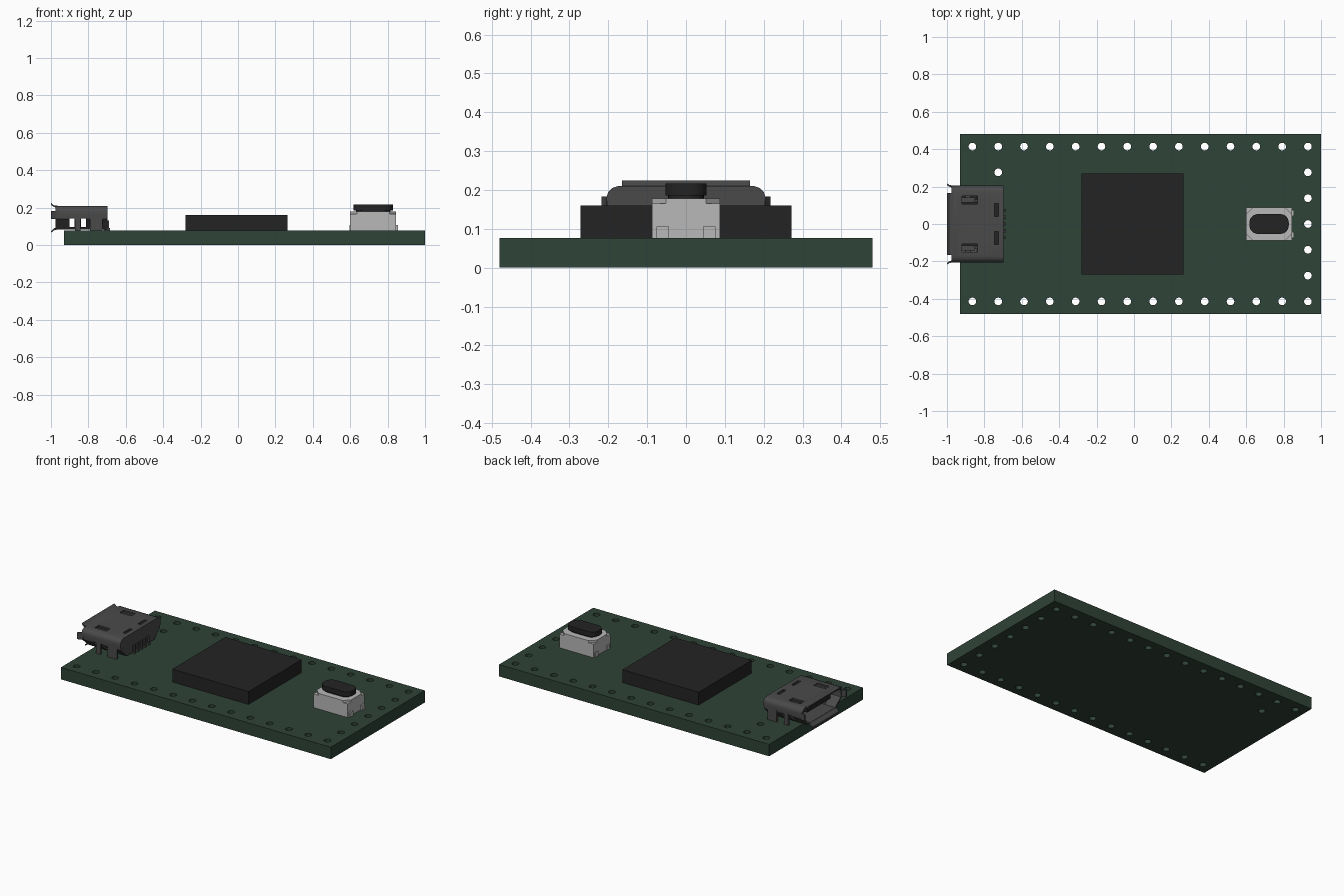
import bpy, bmesh, math
from mathutils import Vector

if "Cube" in bpy.data.objects:
    bpy.data.objects.remove(bpy.data.objects["Cube"], do_unlink=True)


def material(name, rgb):
    m = bpy.data.materials.new(name)
    m.use_nodes = True
    m.diffuse_color = (*rgb, 1)
    b = m.node_tree.nodes["Principled BSDF"]
    b.inputs["Base Color"].default_value = (*rgb, 1)
    b.inputs["Roughness"].default_value = 0.6
    return m


GREEN = material("board green", (0.028, 0.056, 0.038))
BLACK = material("chip black", (0.017, 0.017, 0.017))
STEEL = material("dark steel", (0.068, 0.068, 0.068))
SILVER = material("light silver", (0.48, 0.48, 0.48))


def prism(bm, pts, lo, hi, axis):
    """Extrude a 2D outline from lo to hi along an axis."""
    def place(p, d):
        return Vector({"x": (d, p[0], p[1]), "y": (p[0], d, p[1]), "z": (p[0], p[1], d)}[axis])
    a = [bm.verts.new(place(p, lo)) for p in pts]
    b = [bm.verts.new(place(p, hi)) for p in pts]
    faces = [bm.faces.new(a), bm.faces.new(b[::-1])]
    n = len(pts)
    for i in range(n):
        j = (i + 1) % n
        faces.append(bm.faces.new((a[i], b[i], b[j], a[j])))
    bmesh.ops.recalc_face_normals(bm, faces=faces)


def part(name, mat, prisms):
    """One object made of one or more prisms (outline, low, high, axis)."""
    bm = bmesh.new()
    for p in prisms:
        prism(bm, *p)
    me = bpy.data.meshes.new(name)
    bm.to_mesh(me)
    bm.free()
    me.materials.append(mat)
    ob = bpy.data.objects.new(name, me)
    bpy.context.scene.collection.objects.link(ob)
    shade(me)
    return ob


def shade(me):
    me.shade_smooth()
    me.set_sharp_from_angle(angle=math.radians(30))


def box(x0, x1, y0, y1, z0, z1):
    return ([(x0, y0), (x1, y0), (x1, y1), (x0, y1)], z0, z1, "z")


def cut(ob, prisms):
    """Subtract prisms from an object and bake the result."""
    cutter = part("cutter", ob.data.materials[0], prisms)
    cutter.hide_render = True
    mod = ob.modifiers.new("cut", "BOOLEAN")
    mod.operation, mod.solver, mod.object = "DIFFERENCE", "EXACT", cutter
    bpy.context.view_layer.update()
    dg = bpy.context.evaluated_depsgraph_get()
    me = bpy.data.meshes.new_from_object(ob.evaluated_get(dg))
    ob.modifiers.clear()
    ob.data = me
    shade(me)
    bpy.data.objects.remove(cutter, do_unlink=True)


def circle(cx, cy, r, n=20):
    return [(cx + r * math.cos(2 * math.pi * i / n), cy + r * math.sin(2 * math.pi * i / n))
            for i in range(n)]


def rounded(cx, cy, hx, hy, r, n=6):
    pts = []
    for k, (sx, sy) in enumerate([(1, 1), (-1, 1), (-1, -1), (1, -1)]):
        for i in range(n + 1):
            t = math.pi / 2 * (k + i / n)
            pts.append((cx + sx * (hx - r) + r * math.cos(t), cy + sy * (hy - r) + r * math.sin(t)))
    return pts


def mirror_y(half):
    return half + [(-y, z) for y, z in reversed(half)]


# Circuit board with its rows of pin holes
TOP, PITCH = 0.077, 0.138
holes = [(0.93 - PITCH * i, s * 3 * PITCH) for i in range(14) for s in (-1, 1)]
holes += [(0.93, PITCH * i) for i in range(-2, 3)] + [(0.93 - 12 * PITCH, 2 * PITCH)]
board = part("circuit_board", GREEN, [box(-0.93, 1.0, -0.48, 0.48, 0, TOP)])
cut(board, [(circle(x, y, 0.0205), -0.05, 0.15, "z") for x, y in holes])

# Main chip
part("main_chip", BLACK, [box(-0.28, 0.265, -0.271, 0.271, TOP, 0.16)])

# Connector shell: hollow, tapered towards the bottom, open at its mouth
section = mirror_y([(0.14, 0.083), (0.2, 0.14), (0.205, 0.18), (0.2, 0.195), (0.19, 0.205), (0.175, 0.21)])
hollow = [(y * 0.94, 0.147 + (z - 0.147) * 0.84) for y, z in section]
shell = part("connector_shell", STEEL, [(section, -0.975, -0.697, "x")])
cut(shell, [(hollow, -1.05, -0.715, "x")])
# side windows between the legs
cut(shell, [box(x0, x1, -0.3, 0.3, 0.097, 0.143) for x0, x1 in ((-0.9, -0.875), (-0.84, -0.812))])
# slots in the roof for the springs and the rear latches
slots = []
for s in (-1, 1):
    slots.append(box(-0.92, -0.838, s * 0.128 - 0.021, s * 0.128 + 0.021, 0.19, 0.25))
    slots.append(box(-0.745, -0.725, s * 0.075 - 0.035, s * 0.075 + 0.035, 0.19, 0.25))
cut(shell, slots)

# Flared lips round the mouth
top_lip = [(-0.965, 0.21), (-0.985, 0.213), (-1.0, 0.225), (-1.0, 0.216), (-0.985, 0.203), (-0.965, 0.2)]
low_lip = [(-0.965, 0.093), (-0.983, 0.09), (-1.0, 0.075), (-1.0, 0.065), (-0.985, 0.078), (-0.965, 0.083)]
lips = [(top_lip, -0.165, 0.165, "y"), (low_lip, -0.135, 0.135, "y")]
for s in (-1, 1):
    lips.append(([(-0.965, s * 0.205), (-0.985, s * 0.208), (-1.0, s * 0.218),
                  (-1.0, s * 0.208), (-0.985, s * 0.198), (-0.965, s * 0.193)], 0.14, 0.183, "z"))
part("connector_lips", STEEL, lips)

# Springs showing in the roof slots
part("connector_springs", STEEL, [box(-0.925, -0.85, s * 0.128 - 0.014, s * 0.128 + 0.014, 0.185, 0.196)
                                  for s in (-1, 1)])

# Mounting legs down each side
legs = []
for s in (-1, 1):
    y0, y1 = sorted((s * 0.188, s * 0.202))
    legs += [box(x0, x1, y0, y1, TOP, 0.16) for x0, x1 in ((-0.872, -0.843), (-0.79, -0.725))]
part("connector_legs", STEEL, legs)

# Contact tongue, insulating block and solder pins
part("connector_tongue", BLACK, [box(-0.95, -0.715, -0.12, 0.12, 0.15, 0.175),
                                 box(-0.775, -0.715, -0.135, 0.135, 0.095, 0.175)])
part("connector_pins", STEEL, [box(-0.72, -0.684, i * 0.036 - 0.009, i * 0.036 + 0.009, TOP, 0.09)
                               for i in range(-2, 3)]
     + [box(-0.7, -0.69, i * 0.036 - 0.009, i * 0.036 + 0.009, TOP, 0.13) for i in range(-2, 3)])

# Push button: body, chamfered cover plate, side terminals and cap
BX = 0.7225
part("button_body", SILVER, [box(0.6, 0.845, -0.087, 0.087, TOP, 0.165)])
cx, cy, c = 0.1225, 0.087, 0.035
octagon = [(cx - c, -cy), (cx, c - cy), (cx, cy - c), (cx - c, cy)]
octagon += [(-x, y) for x, y in reversed(octagon)]
part("button_cover", SILVER, [([(BX + x, y) for x, y in octagon], 0.165, 0.178, "z")])
part("button_terminals", SILVER, [box(x0, x1, s * 0.06 - 0.016, s * 0.06 + 0.016, TOP, 0.106)
                                  for s in (-1, 1) for x0, x1 in ((0.595, 0.605), (0.84, 0.855))])
part("button_cap", BLACK, [(rounded(BX, 0, 0.092, 0.046, 0.04), 0.17, 0.188, "z"),
                           (rounded(BX, 0, 0.105, 0.053, 0.045), 0.186, 0.217, "z")])
